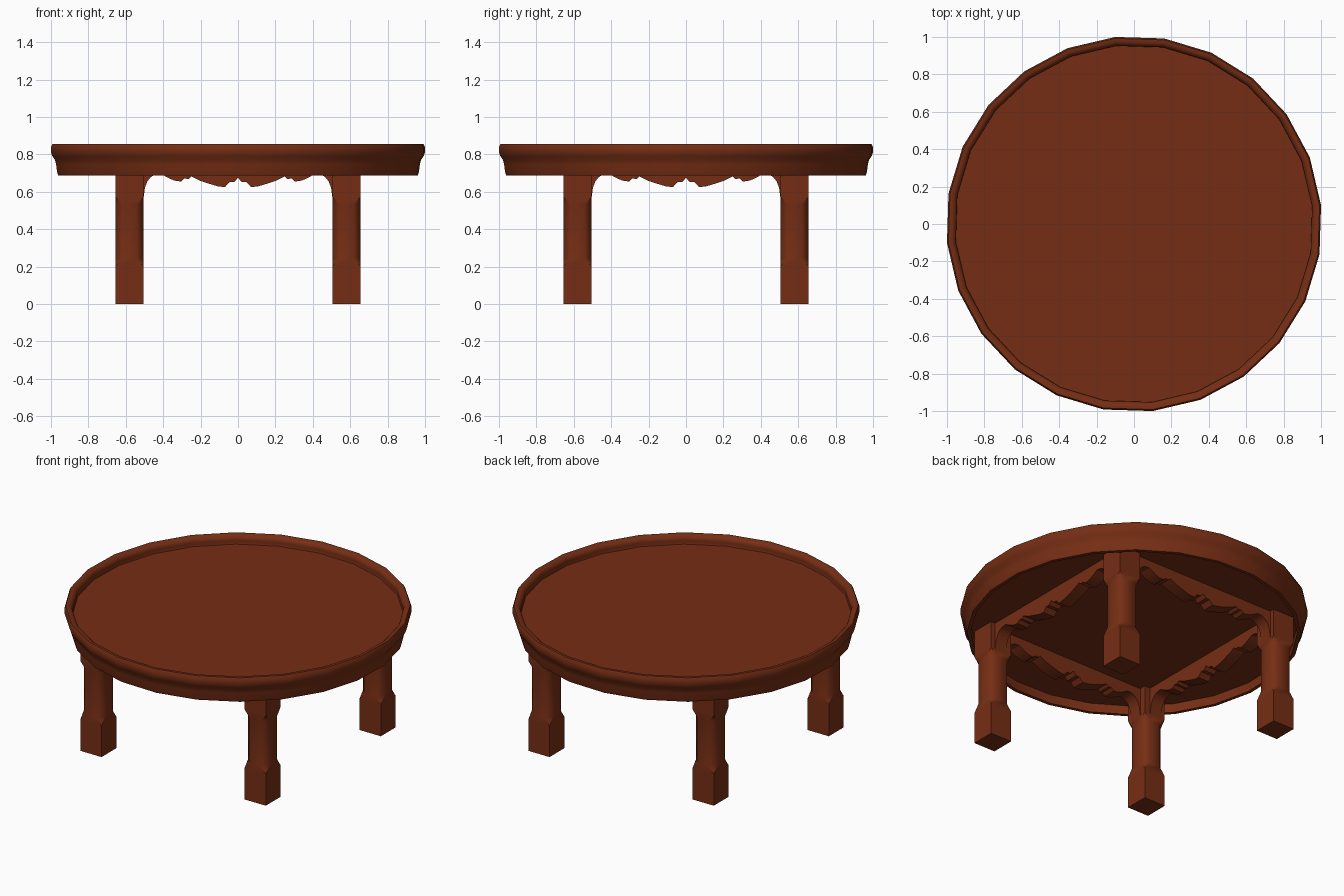
import bpy, bmesh, math
from mathutils import Matrix

if "Cube" in bpy.data.objects:
    bpy.data.objects.remove(bpy.data.objects["Cube"])

wood = bpy.data.materials.new("red_brown_wood")
wood.diffuse_color = (0.18, 0.027, 0.007, 1)
wood.use_nodes = True
wood.node_tree.nodes["Principled BSDF"].inputs["Base Color"].default_value = wood.diffuse_color
UNDER = 0.745  # height of the recessed underside


def finish(name, bm, angle=35):
    bmesh.ops.recalc_face_normals(bm, faces=bm.faces)
    mesh = bpy.data.meshes.new(name)
    bm.to_mesh(mesh)
    bm.free()
    ob = bpy.data.objects.new(name, mesh)
    ob.data.materials.append(wood)
    bpy.context.collection.objects.link(ob)
    bpy.ops.object.select_all(action='DESELECT')
    ob.select_set(True)
    bpy.context.view_layer.objects.active = ob
    bpy.ops.object.shade_smooth_by_angle(angle=math.radians(angle))
    return ob


def bridge(bm, rings):
    for a, b in zip(rings, rings[1:]):
        n = len(a)
        for i in range(n):
            j = (i + 1) % n
            bm.faces.new((a[i], a[j], b[j], b[i]))
    bm.faces.new(rings[0])
    bm.faces.new(rings[-1])


# Round tray top: 24-sided turned profile, recessed above and hollow below
profile = [(0.945, UNDER), (0.945, 0.688), (0.966, 0.688), (0.972, 0.705),
           (0.977, 0.745), (0.983, 0.77), (0.997, 0.79), (1.005, 0.812),
           (1.005, 0.838), (0.997, 0.855), (0.978, 0.855), (0.962, 0.842),
           (0.957, 0.825), (0.96, 0.81), (0.957, 0.798)]
SIDES, OFFSET = 24, math.radians(5.7)
bm = bmesh.new()
rings = []
for r, z in profile:
    rings.append([bm.verts.new((r * math.cos(OFFSET + 2 * math.pi * i / SIDES),
                                r * math.sin(OFFSET + 2 * math.pi * i / SIDES), z))
                  for i in range(SIDES)])
bridge(bm, rings)
finish("tray_top", bm, 50)

# Square legs with a chamfered shaft between foot and head blocks
H, LEG = 0.075, 0.58
levels = [(0, 0), (0.20, 0), (0.245, 0.036), (0.53, 0.036), (0.575, 0), (UNDER, 0)]
for sx, sy, name in [(-1, -1, "front_left_leg"), (1, -1, "front_right_leg"),
                     (-1, 1, "back_left_leg"), (1, 1, "back_right_leg")]:
    bm = bmesh.new()
    rings = []
    for z, c in levels:
        k = H - c
        octagon = [(H, -k), (H, k), (k, H), (-k, H), (-H, k), (-H, -k), (-k, -H), (k, -H)]
        rings.append([bm.verts.new((sx * LEG + x, sy * LEG + y, z)) for x, y in octagon])
    bridge(bm, rings)
    bmesh.ops.remove_doubles(bm, verts=bm.verts, dist=0.0005)
    finish(name, bm, 50)

# Scalloped aprons with curved leg brackets: half outline, mirrored
half = [(0, 0.675), (0.02, 0.652), (0.045, 0.652), (0.07, 0.625), (0.11, 0.63),
        (0.16, 0.645), (0.21, 0.662), (0.25, 0.682), (0.265, 0.668), (0.285, 0.672),
        (0.305, 0.655), (0.34, 0.66), (0.375, 0.675), (0.41, 0.695), (0.44, 0.693),
        (0.465, 0.68), (0.485, 0.655), (0.498, 0.62), (0.507, 0.55), (0.53, 0.55),
        (0.53, UNDER)]
outline = half + [(-x, z) for x, z in reversed(half[1:])]
for i, name in enumerate(["front_apron", "right_apron", "back_apron", "left_apron"]):
    bm = bmesh.new()
    face = bm.faces.new([bm.verts.new((x, -0.625, z)) for x, z in outline])
    out = bmesh.ops.extrude_face_region(bm, geom=[face], use_keep_orig=True)
    moved = [g for g in out["geom"] if isinstance(g, bmesh.types.BMVert)]
    bmesh.ops.translate(bm, verts=moved, vec=(0, 0.08, 0))
    bm.transform(Matrix.Rotation(i * math.pi / 2, 4, 'Z'))
    finish(name, bm, 30)
